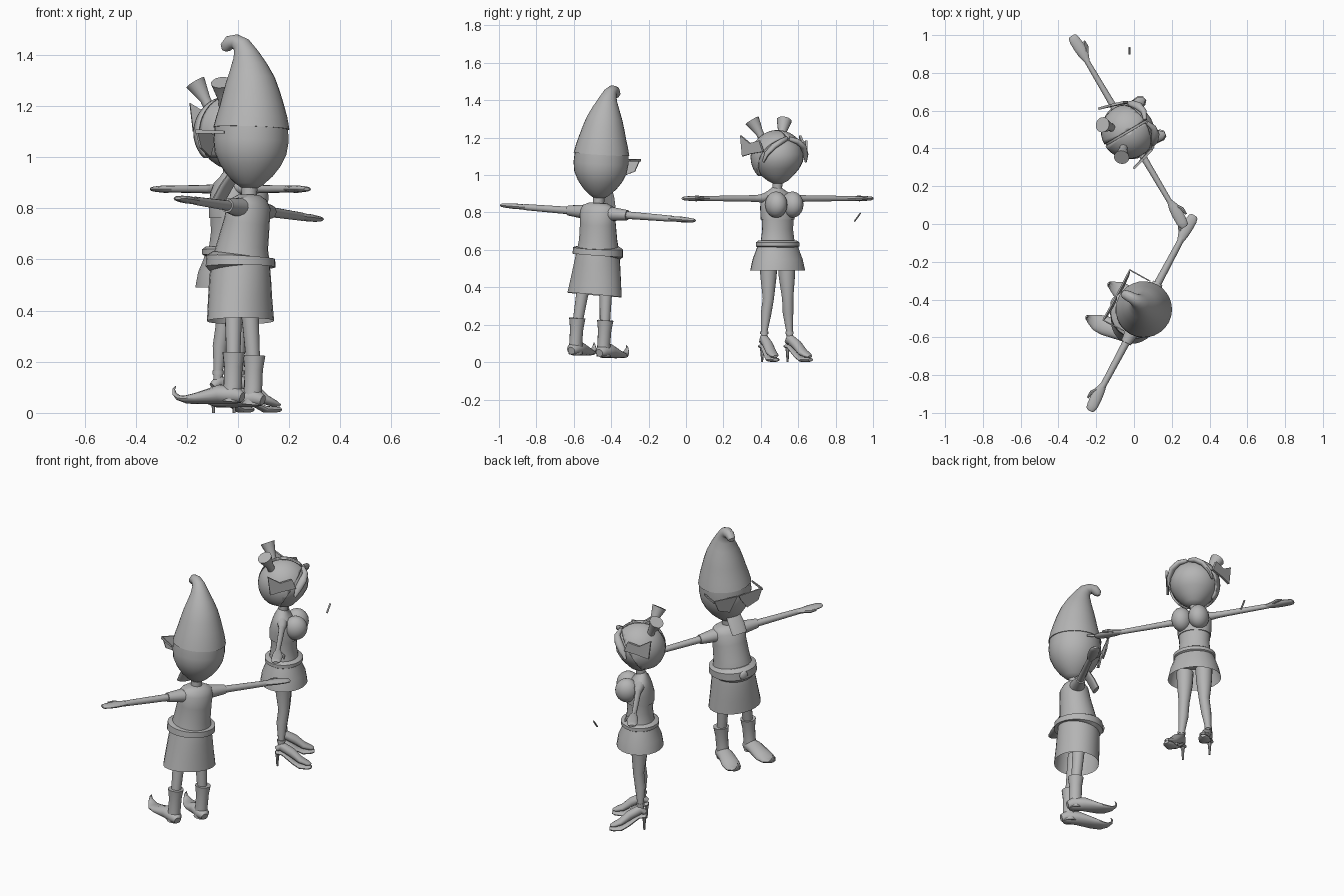
import bpy, bmesh, math
from mathutils import Vector, Matrix

grey = bpy.data.materials.new("plain grey")
grey.diffuse_color = (0.46, 0.46, 0.46, 1)

# Local frame of each figure: x forward, y to its left, z up
GNOME = (Matrix.Translation((0.0165, -0.519, 0.025))
         @ Matrix.Rotation(math.radians(151.9), 4, 'Z') @ Matrix.Rotation(0.07, 4, 'X'))
GIRL = Matrix.Translation((-0.03, 0.49, 0)) @ Matrix.Rotation(math.radians(30.5), 4, 'Z')
X, Y = Vector((1, 0, 0)), Vector((0, 1, 0))


def finish(name, bm, M, angle=40):
    bmesh.ops.recalc_face_normals(bm, faces=bm.faces)
    me = bpy.data.meshes.new(name)
    bm.to_mesh(me)
    bm.free()
    me.transform(M)
    me.materials.append(grey)
    ob = bpy.data.objects.new(name, me)
    bpy.context.collection.objects.link(ob)
    bpy.context.view_layer.objects.active = ob
    ob.select_set(True)
    bpy.ops.object.shade_smooth_by_angle(angle=math.radians(angle))
    ob.select_set(False)
    return ob


def tube(name, pts, side, M, n=16, open_start=False):
    """Loft of ellipses: each point is x, y, z, radius along side, radius across."""
    bm = bmesh.new()
    P = [Vector(p[:3]) for p in pts]
    rings = []
    for i, p in enumerate(pts):
        t = (P[min(i + 1, len(P) - 1)] - P[max(i - 1, 0)]).normalized()
        nrm = t.cross(side).normalized()
        sd = nrm.cross(t)
        rings.append([bm.verts.new(P[i] + sd * p[3] * math.cos(a) + nrm * p[4] * math.sin(a))
                      for a in (2 * math.pi * k / n for k in range(n))])
    for a, b in zip(rings, rings[1:]):
        for k in range(n):
            bm.faces.new((a[k], a[(k + 1) % n], b[(k + 1) % n], b[k]))
    if not open_start:
        bm.faces.new(rings[0])
    bm.faces.new(rings[-1])
    return finish(name, bm, M)


def ball(name, loc, size, M):
    bm = bmesh.new()
    bmesh.ops.create_uvsphere(bm, u_segments=24, v_segments=14, radius=1)
    bmesh.ops.transform(bm, verts=bm.verts, matrix=Matrix.Translation(loc) @ Matrix.Diagonal((*size, 1)))
    return finish(name, bm, M)


def plate(name, pts, push, M):
    """Flat polygon given a thickness along push."""
    bm = bmesh.new()
    a = [bm.verts.new(p) for p in pts]
    b = [bm.verts.new(Vector(p) + Vector(push)) for p in pts]
    bm.faces.new(a)
    bm.faces.new(b[::-1])
    for k in range(len(a)):
        j = (k + 1) % len(a)
        bm.faces.new((a[k], a[j], b[j], b[k]))
    return finish(name, bm, M, 20)


def arm(label, s, z, r, M, L):
    tube(label + "_arm", [(0, s * .05, z, r * 1.4, r * 1.4), (0, s * .2, z, r * 1.1, r * 1.1),
                          (0, s * (L - .14), z, r * .9, r * .9)], X, M, 12)
    tube(label + "_hand", [(0, s * (L - .165), z, r * .8, r * .8), (.003, s * (L - .12), z, .027, .014),
                           (.003, s * (L - .08), z, .031, .015), (0, s * (L - .03), z, .029, .012),
                           (0, s * (L - .008), z, .024, .010), (0, s * L, z, .014, .006)], X, M, 12)
    tube(label + "_thumb", [(.015, s * (L - .125), z, .009, .010), (.038, s * (L - .09), z, .010, .010),
                            (.042, s * (L - .055), z, .005, .005)], X, M, 8)


# ---------- gnome ----------
tube("tunic", [(.02, 0, .335, .152, .125), (.025, 0, .42, .138, .122), (.028, 0, .50, .125, .120),
               (.028, 0, .56, .115, .115), (.022, 0, .63, .103, .100), (.007, 0, .72, .098, .088),
               (0, 0, .785, .100, .080), (0, 0, .812, .088, .062), (0, 0, .828, .05, .042)],
     Y, GNOME, 24, open_start=True)
tube("belt", [(.027, 0, .540, .120, .12), (.028, 0, .547, .135, .137), (.028, 0, .585, .133, .135),
              (.027, 0, .594, .112, .112)], Y, GNOME, 24)
ball("belt_buckle", (.163, 0, .567), (.012, .025, .025), GNOME)
tube("gnome_neck", [(0, 0, .81, .03, .03), (0, 0, .88, .032, .032)], Y, GNOME)
tube("gnome_head", [(0, 0, .855, .03, .03), (0, 0, .872, .055, .055), (0, 0, .905, .09, .09),
                    (0, 0, .945, .119, .119), (0, 0, .99, .140, .140), (0, 0, 1.04, .147, .147),
                    (0, 0, 1.10, .143, .143)], Y, GNOME, 28)
# hat with the tip curling forward
tube("hat", [(0, 0, 1.090, .149, .149), (0, 0, 1.135, .139, .139), (.002, 0, 1.18, .126, .126),
             (.006, 0, 1.23, .112, .112), (.012, 0, 1.28, .096, .096), (.022, 0, 1.33, .074, .074),
             (.036, 0, 1.38, .050, .050), (.055, 0, 1.415, .036, .036), (.082, 0, 1.43, .029, .029),
             (.108, 0, 1.427, .027, .027), (.126, 0, 1.408, .023, .023), (.131, 0, 1.394, .010, .010)],
     Y, GNOME, 28)
# dark glasses
for s in (1, -1):
    plate("lens", [(.158, s * .004, 1.065), (.160, s * .15, 1.075), (.152, s * .125, 1.005),
                   (.147, s * .055, .975), (.150, s * .02, 1.03)], (.008, 0, 0), GNOME)
    plate("glasses_temple", [(.165, s * .148, 1.075), (.04, s * .146, 1.07), (.04, s * .146, 1.06),
                             (.165, s * .148, 1.06)], (0, s * .006, 0), GNOME)
# beard
tube("beard", [(.07, .005, .905, .044, .014), (.10, .008, .86, .048, .016), (.128, .01, .81, .046, .016)],
     Y, GNOME)
for s, lead in ((1, .02), (-1, 0)):
    tube("sleeve", [(0, s * .04, .775, .05, .04), (0, s * .10, .775, .040, .036),
                    (0, s * .18, .775, .027, .027)], X, GNOME)
    arm("gnome", s, .775, .018, GNOME, .588)
    y = s * .085
    tube("gnome_leg", [(.02, s * .065, .42, .036, .036), (0, y, .15, .026, .026)], Y, GNOME)
    tube("boot_shaft", [(0, y, .205, .044, .044), (0, y, .15, .036, .036), (0, y, .08, .034, .036),
                        (.005, y, .012, .038, .04)], Y, GNOME)
    o = s * .02
    tube("boot_foot", [(-.045, y, .03, .02, .02), (-.02, y, .038, .038, .034), (.05, y + o * .3, .042, .044, .038),
                       (.12 + lead, y + o * .7, .025, .052, .023), (.17 + lead, y + o, .020, .044, .016),
                       (.205 + lead, y + o, .026, .026, .010), (.226 + lead, y + o, .042, .014, .007),
                       (.230 + lead, y + o, .06, .007, .005), (.222 + lead, y + o, .072, .002, .002)],
         Y, GNOME)

# ---------- girl ----------
tube("torso", [(0, 0, .60, .105, .09), (0, 0, .66, .092, .078), (0, 0, .71, .086, .072),
               (0, 0, .764, .089, .075)], Y, GIRL, 24)
tube("crop_top", [(0, 0, .762, .094, .080), (0, 0, .82, .098, .080), (-.005, 0, .87, .098, .062),
                  (-.008, 0, .90, .085, .045), (-.008, 0, .92, .045, .032), (-.006, 0, .935, .026, .026)],
     Y, GIRL, 24)
tube("skirt", [(0, 0, .49, .152, .132), (0, 0, .55, .138, .122), (0, 0, .60, .120, .10),
               (0, 0, .64, .106, .09)], Y, GIRL, 24, open_start=True)
tube("waistband", [(0, 0, .612, .108, .094), (0, 0, .62, .120, .107), (0, 0, .640, .120, .107),
                   (0, 0, .650, .106, .092)], Y, GIRL, 24)
tube("girl_neck", [(-.005, 0, .92, .026, .026), (0, 0, .985, .028, .028)], Y, GIRL)
tube("girl_head", [(.005, 0, .955, .025, .025), (.005, 0, .968, .052, .052), (.003, 0, .995, .083, .083),
                   (0, 0, 1.03, .113, .113), (0, 0, 1.07, .133, .133), (0, 0, 1.11, .138, .138),
                   (0, 0, 1.15, .128, .128), (0, 0, 1.19, .102, .102), (0, 0, 1.22, .06, .06),
                   (0, 0, 1.23, .02, .02)], Y, GIRL, 28)

for s in (1, -1):
    # half of the parted hair, cut open over the face and at the nape
    bm = bmesh.new()
    bmesh.ops.create_uvsphere(bm, u_segments=32, v_segments=20, radius=.145)
    for co, no in (((0, s * .006, 0), (0, -s, 0)), ((.10, 0, .10), (.85, 0, -.5)), ((0, 0, -.10), (0, 0, -1))):
        bmesh.ops.bisect_plane(bm, geom=bm.verts[:] + bm.edges[:] + bm.faces[:],
                               plane_co=co, plane_no=no, clear_outer=True)
    hair = finish("hair_half", bm, GIRL @ Matrix.Translation((0, 0, 1.096)))
    mod = hair.modifiers.new("thickness", 'SOLIDIFY')
    mod.thickness = .012
    # front lock sweeping to the side
    tube("front_lock", [(.108, s * .008, 1.195, .010, .012), (.124, s * .05, 1.18, .016, .015),
                        (.114, s * .090, 1.155, .022, .015), (.09, s * .120, 1.115, .020, .012),
                        (.072, s * .132, 1.07, .006, .006)], X, GIRL, 12)
    # flared hair bunches
    tube("hair_bunch", [(-.06, s * .056, 1.19, .022, .022), (-.072, s * .07, 1.225, .021, .021),
                        (-.10, s * .10, 1.292, .041, .041)], X, GIRL)
    # pointed ears
    plate("ear", [(.075, s * .128, 1.125), (.055, s * .140, 1.185), (-.010, s * .160, 1.17),
                  (-.078, s * .178, 1.212), (-.065, s * .174, 1.10), (0, s * .154, 1.115)],
          (.004, s * .012, 0), GIRL)
    ball("bust", (.070, s * .050, .842), (.066, .057, .070), GIRL)
    arm("girl", s, .875, .015, GIRL, .588)
    tube("shoulder", [(-.005, s * .06, .882, .03, .028), (0, s * .11, .875, .023, .021),
                      (0, s * .16, .875, .016, .016)], X, GIRL)
    tube("girl_leg", [(0, s * .056, .54, .048, .048), (0, s * .057, .46, .044, .044),
                      (.004, s * .060, .34, .030, .031), (-.006, s * .068, .26, .028, .030),
                      (-.008, s * .078, .17, .018, .019), (-.008, s * .08, .12, .018, .02)], Y, GIRL)
    # high-heeled shoes
    tube("girl_foot", [(-.035, s * .079, .105, .014, .014), (-.01, s * .08, .125, .024, .028),
                       (.05, s * .09, .092, .028, .026), (.10, s * .098, .052, .031, .019),
                       (.14, s * .105, .036, .026, .013), (.160, s * .108, .03, .012, .006)], Y, GIRL)
    tube("shoe_sole", [(-.04, s * .079, .085, .020, .010), (0, s * .081, .080, .024, .010),
                       (.06, s * .091, .034, .028, .011), (.10, s * .098, .014, .034, .013),
                       (.145, s * .106, .013, .030, .012), (.163, s * .109, .013, .016, .008)], Y, GIRL)
    tube("shoe_heel", [(-.03, s * .079, .09, .014, .014), (-.03, s * .079, .045, .008, .008),
                       (-.03, s * .079, 0, .006, .006)], Y, GIRL, 8)
    tube("shoe_strap", [(-.008, s * .079, .150, .022, .023), (-.008, s * .079, .165, .022, .023)], Y, GIRL)

# small loose stick beside the girl
tube("loose_stick", [(-.024, .900, .752, .006, .004), (-.024, .934, .798, .006, .004)], X, Matrix(), 8)
